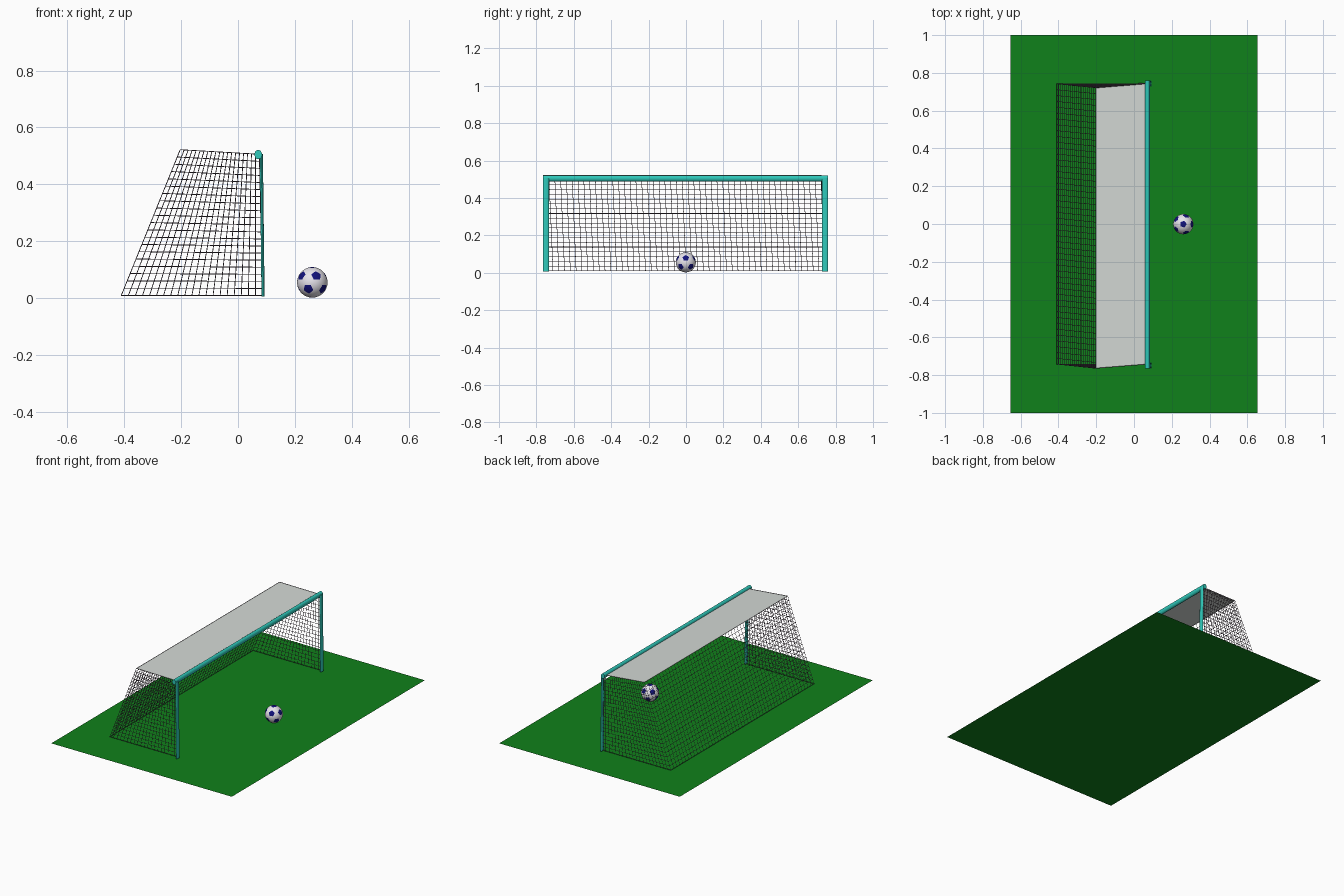
import bpy, bmesh, math
from mathutils import Vector

if "Cube" in bpy.data.objects:
    bpy.data.objects.remove(bpy.data.objects["Cube"])


def material(name, r, g, b):
    m = bpy.data.materials.new(name)
    m.diffuse_color = (r, g, b, 1)
    m.use_nodes = True
    m.node_tree.nodes["Principled BSDF"].inputs["Base Color"].default_value = m.diffuse_color
    return m


GRASS = material("grass_green", 0.005, 0.22, 0.011)
TEAL = material("frame_teal", 0.028, 0.58, 0.49)
CORD = material("net_cord", 0.11, 0.08, 0.11)
SHEET = material("roof_white", 0.66, 0.70, 0.67)
WHITE = material("ball_white", 0.80, 0.78, 0.84)
NAVY = material("ball_navy", 0.006, 0.006, 0.20)


def finish(name, bm, *mats):
    mesh = bpy.data.meshes.new(name)
    bm.to_mesh(mesh)
    bm.free()
    obj = bpy.data.objects.new(name, mesh)
    bpy.context.collection.objects.link(obj)
    for m in mats:
        mesh.materials.append(m)
    return obj


def smooth(obj, angle=40):
    bpy.ops.object.select_all(action='DESELECT')
    obj.select_set(True)
    bpy.context.view_layer.objects.active = obj
    bpy.ops.object.shade_smooth_by_angle(angle=math.radians(angle))


def sheet(name, corners, mat):
    bm = bmesh.new()
    bm.faces.new([bm.verts.new(c) for c in corners])
    return finish(name, bm, mat)


def pole(name, start, end, axis_a, axis_b, sides=20):
    """Elliptical bar between two points; the two axes set its cross-section."""
    bm = bmesh.new()
    a, b = Vector(axis_a), Vector(axis_b)
    rings = []
    for p in (Vector(start), Vector(end)):
        angles = [2 * math.pi * i / sides for i in range(sides)]
        rings.append([bm.verts.new(p + a * math.cos(t) + b * math.sin(t)) for t in angles])
    for i in range(sides):
        j = (i + 1) % sides
        bm.faces.new((rings[0][i], rings[0][j], rings[1][j], rings[1][i]))
    bm.faces.new(rings[0])
    bm.faces.new(rings[1])
    bmesh.ops.recalc_face_normals(bm, faces=bm.faces)
    smooth(finish(name, bm, TEAL))


def net(name, p00, p10, p11, p01, columns, rows, radius=0.0014):
    """Grid of straight cords stretched over a four-cornered panel."""
    p00, p10, p11, p01 = map(Vector, (p00, p10, p11, p01))
    cords = []
    for i in range(columns + 1):
        t = i / columns
        cords.append((p00.lerp(p10, t), p01.lerp(p11, t)))
    for i in range(rows + 1):
        t = i / rows
        cords.append((p00.lerp(p01, t), p10.lerp(p11, t)))
    bm = bmesh.new()
    for a, b in cords:
        rot = (b - a).to_track_quat('Z', 'Y').to_matrix().to_4x4()
        rot.translation = (a + b) / 2
        bmesh.ops.create_cone(bm, cap_ends=True, segments=4, radius1=radius,
                              radius2=radius, depth=(b - a).length, matrix=rot)
    finish(name, bm, CORD)


# Pitch
sheet("pitch", [(-0.655, -1, 0), (0.655, -1, 0), (0.655, 1, 0), (-0.655, 1, 0)], GRASS)

# Goal frame
for side, y in (("left", -0.749), ("right", 0.744)):
    pole(side + "_post", (0.088, y, 0.006), (0.082, y, 0.507), (0.0055, 0, 0), (0, 0.016, 0))
pole("crossbar", (0.071, -0.765, 0.505), (0.071, 0.76, 0.505), (0.013, 0, 0), (0, 0, 0.0165))

# Net corners: front top, back top, front bottom, back bottom on each side
FT = [(0.075, y, 0.506) for y in (-0.742, 0.744)]
BT = [(-0.203, y, 0.522) for y in (-0.764, 0.721)]
FB = [(0.086, y, 0.01) for y in (-0.742, 0.744)]
BB = [(-0.41, y, 0.01) for y in (-0.742, 0.742)]

# Net panels and roof
for k, side in enumerate(("left", "right")):
    net(side + "_net", BB[k], FB[k], FT[k], BT[k], 20, 20)
net("back_net", BB[0], BB[1], BT[1], BT[0], 48, 20)
sheet("net_roof", [BT[0], FT[0], FT[1], BT[1]], SHEET)

# Ball: icosahedron with cut corners, refined into a sphere
bm = bmesh.new()
h, r = 1 / math.sqrt(5), 2 / math.sqrt(5)
bm.verts.new((0, 0, 1))
bm.verts.new((0, 0, -1))
for i in range(5):
    for z, shift in ((h, 0), (-h, 36)):
        t = math.radians(72 * i + shift)
        bm.verts.new((r * math.cos(t), r * math.sin(t), z))
bmesh.ops.convex_hull(bm, input=bm.verts[:])
bmesh.ops.bevel(bm, geom=bm.verts[:], offset=100 / 3, offset_type='PERCENT',
                segments=1, affect='VERTICES', profile=0.5)
for f in bm.faces:
    f.material_index = 1 if len(f.verts) == 5 else 0
bmesh.ops.poke(bm, faces=bm.faces[:])
bmesh.ops.subdivide_edges(bm, edges=bm.edges[:], cuts=3, use_grid_fill=True)
for v in bm.verts:
    v.co = v.co.normalized() * 0.0535
bmesh.ops.recalc_face_normals(bm, faces=bm.faces)
ball = finish("ball", bm, WHITE, NAVY)
ball.location = (0.261, -0.001, 0.056)
smooth(ball)
